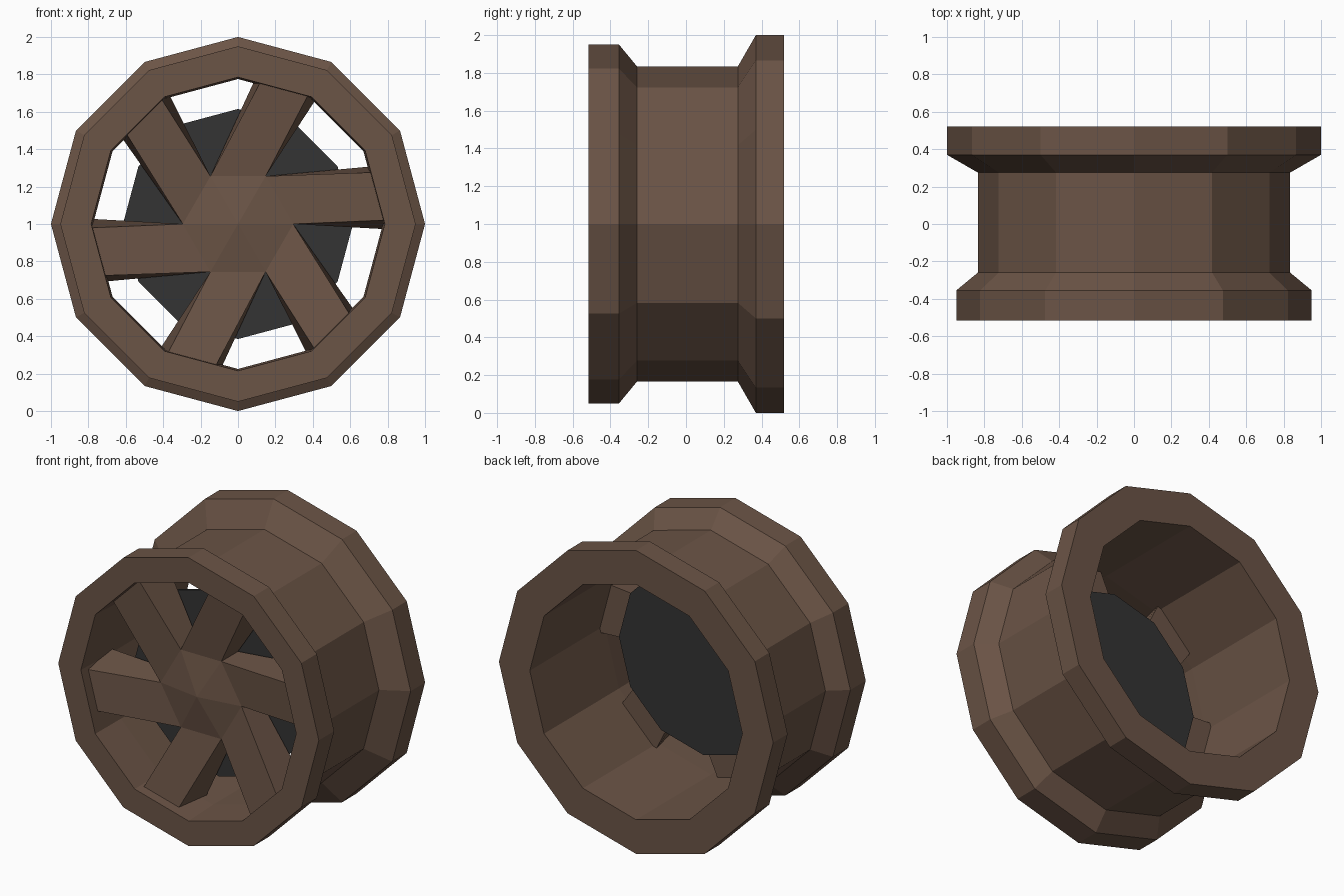
import bpy, bmesh, math

if "Cube" in bpy.data.objects:
    bpy.data.objects.remove(bpy.data.objects["Cube"])

N = 12          # sides of the wheel
CZ = 1.0        # axle height


def material(name, rgb):
    m = bpy.data.materials.new(name)
    m.diffuse_color = (*rgb, 1)
    m.use_nodes = True
    m.node_tree.nodes["Principled BSDF"].inputs["Base Color"].default_value = m.diffuse_color
    return m


brown = material("brown", (0.147, 0.089, 0.061))
black = material("charcoal", (0.033, 0.033, 0.033))


def polar(r, deg, y):
    a = math.radians(deg)
    return (r * math.cos(a), y, CZ + r * math.sin(a))


def finish(bm, name, mat):
    bmesh.ops.recalc_face_normals(bm, faces=bm.faces[:])
    me = bpy.data.meshes.new(name)
    bm.to_mesh(me)
    bm.free()
    me.materials.append(mat)
    ob = bpy.data.objects.new(name, me)
    bpy.context.collection.objects.link(ob)
    return ob


# Rim: closed (y, radius) profile swept around the axle
profile = [(-0.515, 0.95), (-0.355, 0.95), (-0.26, 0.835), (0.275, 0.835),
           (0.37, 1.0), (0.52, 1.0), (0.52, 0.775), (-0.26, 0.775), (-0.515, 0.785)]
bm = bmesh.new()
rings = [[bm.verts.new(polar(r, 360 * i / N, y)) for i in range(N)] for y, r in profile]
for k, ring in enumerate(rings):
    nxt = rings[(k + 1) % len(rings)]
    for i in range(N):
        j = (i + 1) % N
        bm.faces.new((ring[i], ring[j], nxt[j], nxt[i]))
finish(bm, "rim", brown)

# Hub: hexagonal block with a shallow pointed front
HUB_R, HUB_Y, BACK_Y = 0.295, -0.385, -0.21
bm = bmesh.new()
front = [bm.verts.new(polar(HUB_R, 60 * i, HUB_Y)) for i in range(6)]
back = [bm.verts.new(polar(HUB_R, 60 * i, BACK_Y)) for i in range(6)]
tip = bm.verts.new((0, -0.43, CZ))
for i in range(6):
    j = (i + 1) % 6
    bm.faces.new((front[i], front[j], tip))
    bm.faces.new((front[i], back[i], back[j], front[j]))
bm.faces.new(back)
finish(bm, "hub", brown)

# Spokes: six slanted arms, wider at the back of the outer end
for s in range(6):
    a = 60 * s
    bm = bmesh.new()
    f = [bm.verts.new(polar(*p)) for p in (
        (HUB_R, a, HUB_Y), (0.785, a + 1.5, -0.45), (0.77, a + 21, -0.45), (HUB_R, a + 60, HUB_Y))]
    b = [bm.verts.new(polar(*p)) for p in (
        (HUB_R, a, BACK_Y), (0.785, a - 2, BACK_Y), (0.77, a + 23.5, BACK_Y), (HUB_R, a + 60, BACK_Y))]
    bm.faces.new(f)
    bm.faces.new(b)
    for i in range(4):
        j = (i + 1) % 4
        bm.faces.new((f[i], f[j], b[j], b[i]))
    finish(bm, f"spoke_{s + 1}", brown)

# Brake disc behind the spokes
bm = bmesh.new()
d0 = [bm.verts.new(polar(0.615, 30 * i, -0.195)) for i in range(N)]
d1 = [bm.verts.new(polar(0.615, 30 * i, -0.18)) for i in range(N)]
bm.faces.new(d0)
bm.faces.new(d1)
for i in range(N):
    j = (i + 1) % N
    bm.faces.new((d0[i], d0[j], d1[j], d1[i]))
finish(bm, "brake_disc", black)
